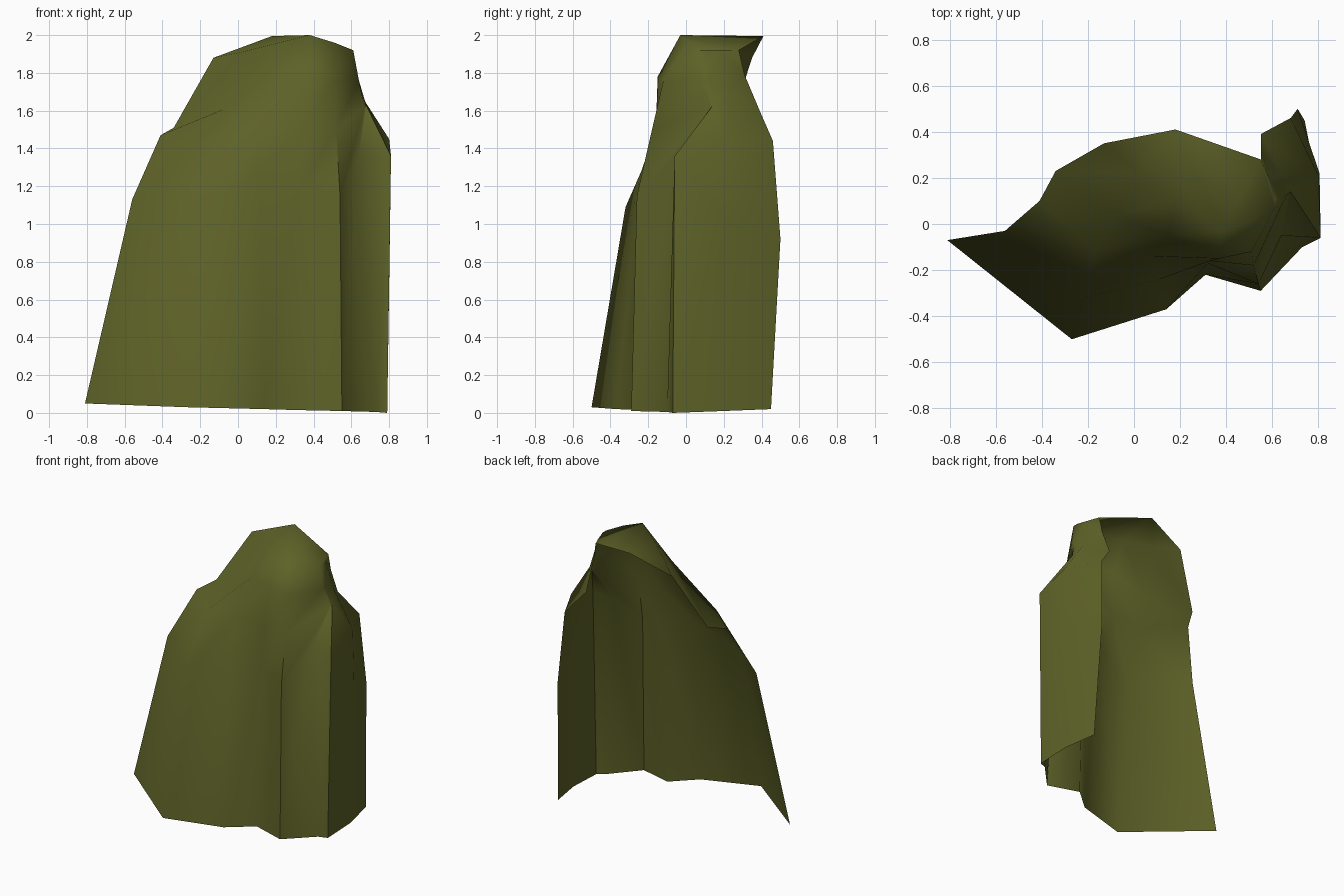
import bpy, bmesh, math

olive = bpy.data.materials.new("olive_cloth")
olive.diffuse_color = (0.11, 0.12, 0.02, 1)

# Each fold line of the cloak runs from the hem up to the hood, ordered left to right
folds = [
    [(-.81, -.07, .05), (-.56, -.03, 1.13), (-.41, .10, 1.47), (-.34, .23, 1.51), (-.13, .35, 1.88)],
    [(-.27, -.50, .03), (-.22, -.32, 1.09), (-.17, -.12, 1.46), (-.07, .04, 1.61), (.02, .22, 1.91)],
    [(.14, -.37, .02), (.11, -.24, 1.27), (.08, -.14, 1.50), (.15, -.05, 1.77), (.18, .10, 1.95)],
    [(.31, -.22, .015), (.32, -.17, 1.18), (.33, -.16, 1.50), (.37, -.15, 1.78), (.38, -.03, 2.0)],
    [(.55, -.29, .01), (.54, -.26, 1.15), (.52, -.18, 1.50), (.51, -.12, 1.76), (.51, .01, 1.96)],
    [(.73, -.10, .005), (.64, -.05, 1.37), (.67, .13, 1.62), (.64, .08, 1.76), (.61, .07, 1.92)],
    [(.79, -.07, 0), (.81, -.06, 1.36), (.68, .14, 1.625), (.64, .11, 1.76), (.61, .11, 1.92)],
    [(.79, .20, .01), (.805, .22, 1.0), (.80, .21, 1.45), (.64, .22, 1.70), (.59, .19, 1.91)],
    [(.74, .45, .02), (.71, .50, .92), (.68, .46, 1.44), (.55, .39, 1.60), (.55, .31, 1.79)],
]

bm = bmesh.new()
grid = [[bm.verts.new(p) for p in fold] for fold in folds]

# Cloak body: strips between neighbouring folds
for a, b in zip(grid, grid[1:]):
    for i in range(len(a) - 1):
        bm.faces.new((a[i], b[i], b[i + 1], a[i + 1]))

# Hood crown: closes from the top row back to two rim points
top = [column[-1] for column in grid]
rim_mid = bm.verts.new((.18, .41, 1.995))
rim_right = bm.verts.new((.55, .28, 1.92))
for i in range(3):
    bm.faces.new((top[i], top[i + 1], rim_mid))
bm.faces.new((top[3], rim_right, rim_mid))
for i in range(3, 8):
    bm.faces.new((top[i], top[i + 1], rim_right))

mesh = bpy.data.meshes.new("hooded_cloak")
bm.to_mesh(mesh)
bm.free()
mesh.materials.append(olive)
cloak = bpy.data.objects.new("hooded_cloak", mesh)
bpy.context.collection.objects.link(cloak)

# Soft cloth shading with crisp deep folds
bpy.context.view_layer.objects.active = cloak
cloak.select_set(True)
bpy.ops.object.shade_smooth_by_angle(angle=math.radians(65))
